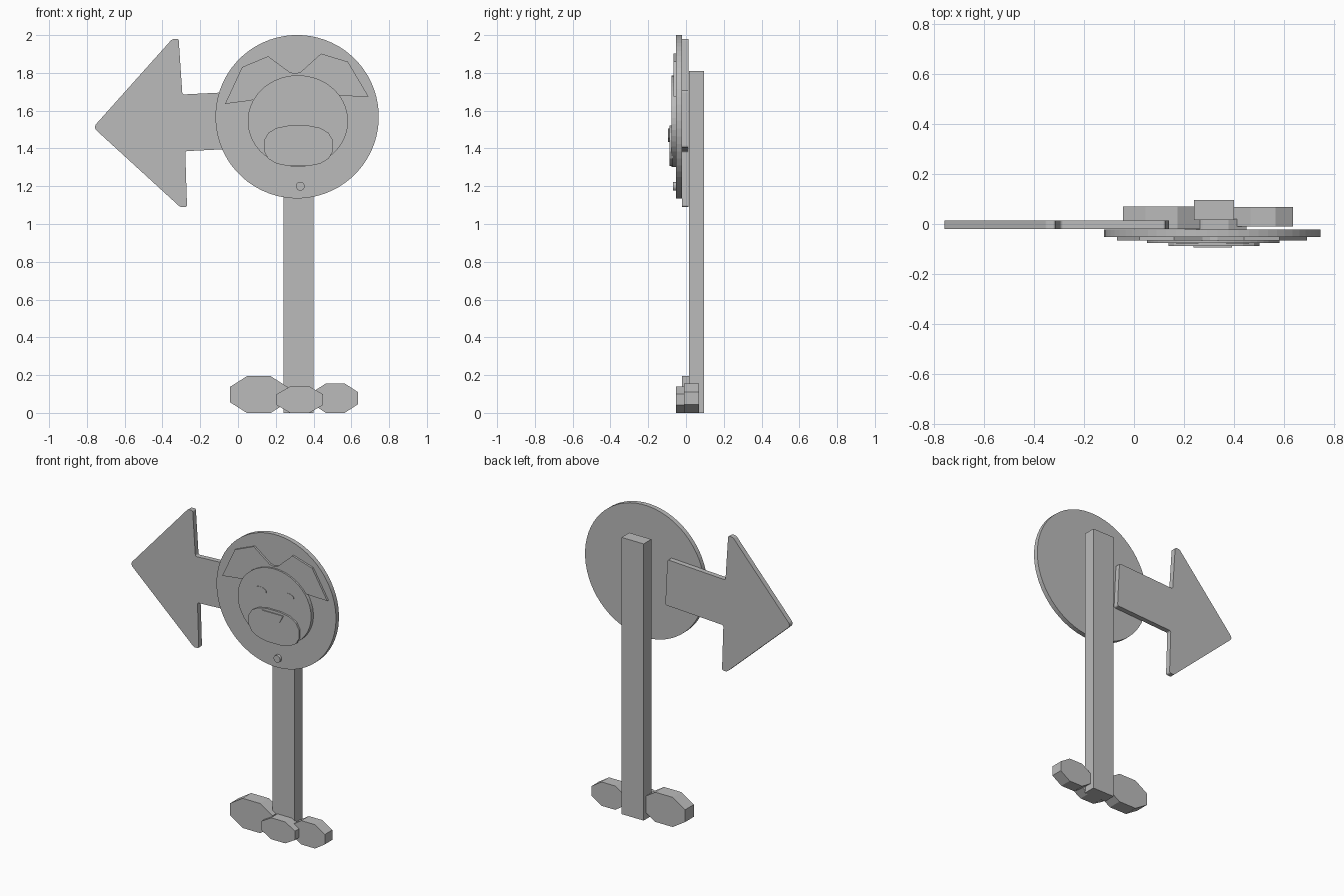
import bpy
import bmesh
from math import cos, sin, pi, copysign

default_cube = bpy.data.objects.get("Cube")
if default_cube:
    bpy.data.objects.remove(default_cube, do_unlink=True)

# One plain colour for every part
grey = bpy.data.materials.new("plain grey")
grey.use_nodes = True
shade = (0.5, 0.5, 0.5, 1)
grey.diffuse_color = shade
grey.node_tree.nodes["Principled BSDF"].inputs["Base Color"].default_value = shade


def plate(name, outline, front, back, rounding=None):
    """Extrude an x-z outline from front to back, optionally rounding its corners."""
    bm = bmesh.new()
    bm.faces.new([bm.verts.new((x, front, z)) for x, z in outline])
    if rounding:
        bmesh.ops.bevel(bm, geom=bm.verts[:], offset=rounding, segments=3,
                        profile=0.5, affect='VERTICES')
    extruded = bmesh.ops.extrude_face_region(bm, geom=bm.faces[:])
    for element in extruded["geom"]:
        if isinstance(element, bmesh.types.BMVert):
            element.co.y = back
    bmesh.ops.recalc_face_normals(bm, faces=bm.faces[:])
    mesh = bpy.data.meshes.new(name)
    bm.to_mesh(mesh)
    bm.free()
    mesh.materials.append(grey)
    bpy.context.collection.objects.link(bpy.data.objects.new(name, mesh))


def oval(half_width, half_height, sides, power=1):
    """Flat-sided oval that exactly fills its bounds; a lower power is boxier."""
    points = []
    for step in range(sides):
        angle = (step + 0.5) * 2 * pi / sides
        across, up = (copysign(min(abs(value) / cos(pi / sides), 1) ** power, value)
                      for value in (cos(angle), sin(angle)))
        points.append((half_width * across, half_height * up))
    return points


def place(points, centre, tilt=0):
    """Move an outline to its centre, turning it by a small tilt."""
    x, z = centre
    return [(x + across - tilt * up, z + up + tilt * across) for across, up in points]


def flip_across(points):
    return [(-across, up) for across, up in reversed(points)]


def flip_up(points):
    return [(across, -up) for across, up in reversed(points)]


lean = 0.05
post_x = 0.32
sign_centre = (0.313, 1.568)
head_centre = (0.317, 1.545)

# Post and round sign
post_half = 0.08
post_top = 1.81
plate("post", [(post_x - post_half, 0), (post_x + post_half, 0),
               (post_x + post_half, post_top), (post_x - post_half, post_top)],
      front=0.015, back=0.095)
plate("round_sign", place(oval(0.432, 0.432, sides=64), sign_centre),
      front=-0.052, back=-0.021)

# Arrow board behind the sign, measured from its tip
barb, shaft = 0.445, 0.15
upper_half = [(0, 0.01), (0.43, barb), (0.465, barb), (0.47, shaft), (0.89, shaft)]
plate("arrow_board", place(upper_half + flip_up(upper_half), (-0.757, 1.512), lean),
      front=-0.02, back=0.013, rounding=0.01)

# Animal face in stacked layers
ear = [(0.38, 0.11), (0.28, 0.3), (0.14, 0.35), (0.03, 0.26),
       (-0.04, 0.24), (0.1, 0.15), (0.25, 0.12)]
eye = place(oval(0.045, 0.025, sides=12), (0.1, 0.08))
for side, ear_outline, eye_outline in (("left", ear, eye),
                                       ("right", flip_across(ear), flip_across(eye))):
    plate(side + "_ear", place(ear_outline, head_centre, lean), front=-0.065, back=-0.05)
    plate(side + "_eye", place(eye_outline, head_centre, lean), front=-0.078, back=-0.075)
plate("head", place(oval(0.265, 0.242, sides=48), head_centre), front=-0.076, back=-0.05)
plate("muzzle", place(oval(0.182, 0.108, sides=16, power=0.8), (post_x, 1.414)),
      front=-0.088, back=-0.07)
nose_half = [(0.01, -0.07), (0.05, -0.05), (0.077, 0)]
plate("nose", place(nose_half + flip_across(nose_half), (post_x - 0.005, 1.505)),
      front=-0.094, back=-0.08)

# Round bolt below the face
plate("bolt", place(oval(0.023, 0.023, sides=12), (0.33, 1.2)), front=-0.07, back=-0.05)


# Faceted stones resting on the ground around the post
def stone(name, x, half_width, half_height, front, back):
    outline = oval(half_width, half_height, sides=8)
    plate(name, place(outline, (x, half_height)), front, back)


stone("right_stone", x=0.11, half_width=0.153, half_height=0.097, front=-0.02, back=0.07)
stone("left_stone", x=0.515, half_width=0.12, half_height=0.078, front=-0.01, back=0.068)
stone("front_stone", x=0.327, half_width=0.122, half_height=0.07, front=-0.052, back=0.02)
